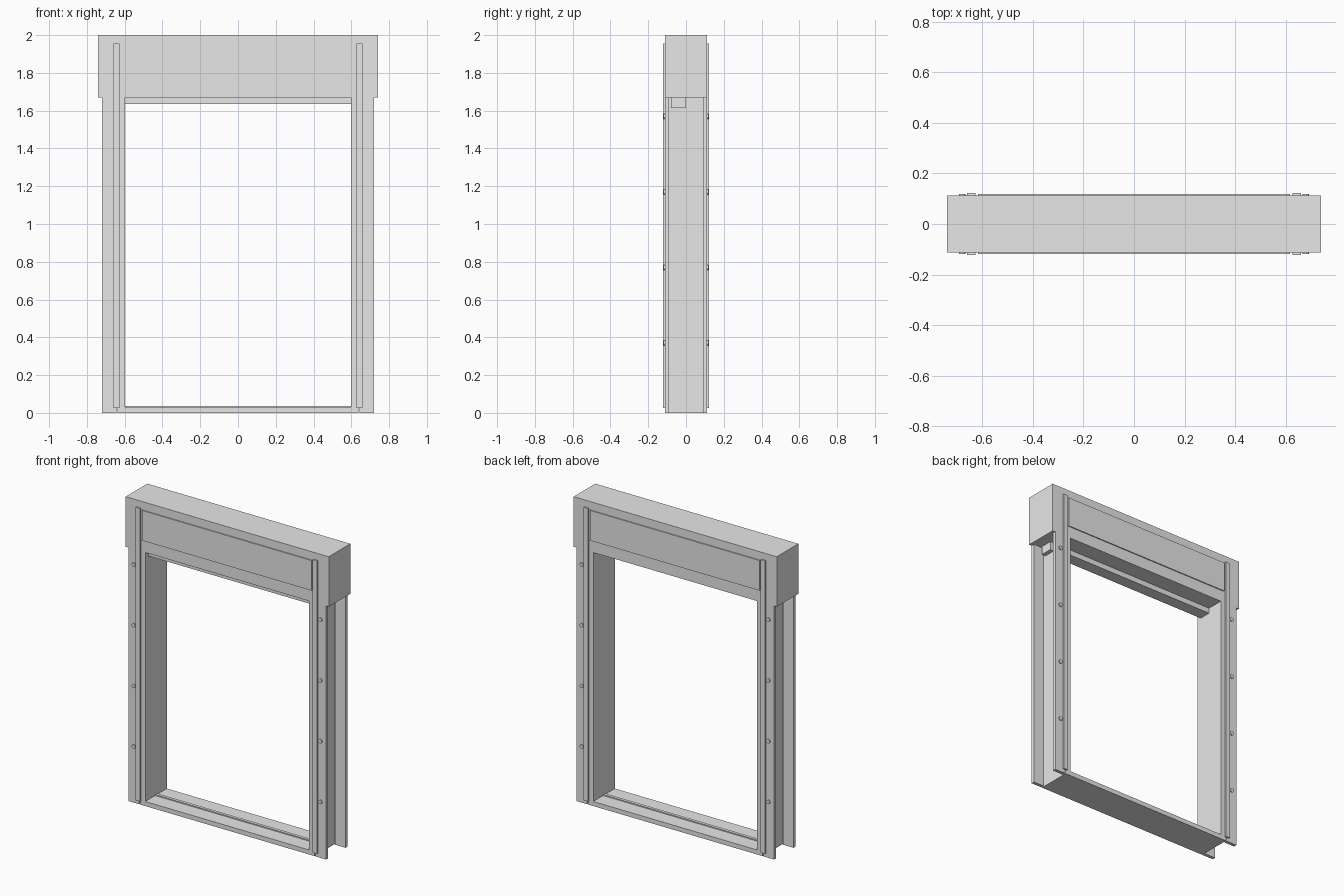
import bpy
import math

if "Cube" in bpy.data.objects:
    bpy.data.objects.remove(bpy.data.objects["Cube"])

grey = bpy.data.materials.new("light_grey")
grey.diffuse_color = (0.8, 0.8, 0.8, 1.0)
grey.use_nodes = True
grey.node_tree.nodes["Principled BSDF"].inputs["Base Color"].default_value = grey.diffuse_color


def box(name, x, y, z):
    """Axis-aligned box from (min, max) ranges."""
    verts = [(a, b, c) for a in x for b in y for c in z]
    faces = [(0, 1, 3, 2), (4, 6, 7, 5), (0, 4, 5, 1),
             (2, 3, 7, 6), (0, 2, 6, 4), (1, 5, 7, 3)]
    mesh = bpy.data.meshes.new(name)
    mesh.from_pydata(verts, [], faces)
    mesh.materials.append(grey)
    ob = bpy.data.objects.new(name, mesh)
    bpy.context.collection.objects.link(ob)
    return ob


def span(s, a, b):
    """Range a..b mirrored to side s."""
    return tuple(sorted((s * a, s * b)))


def bolt(name, x, y, z):
    bpy.ops.mesh.primitive_cylinder_add(
        vertices=16, radius=0.013, depth=0.014,
        location=(x, y, z), rotation=(math.pi / 2, 0, 0))
    ob = bpy.context.object
    ob.name = name
    ob.data.materials.append(grey)
    bpy.ops.object.shade_smooth_by_angle()


DEPTH = 0.112   # half depth of the frame
OPEN = 0.597    # half width of the opening
HEAD = 1.67     # underside of the header

# Header box, sill and stop bar across the opening
box("header", (-0.74, 0.74), (-DEPTH, DEPTH), (HEAD, 2.0))
box("sill", (-OPEN, OPEN), (-DEPTH, DEPTH), (0, 0.03))
box("sill_ridge", (-OPEN, OPEN), (-0.01, 0.01), (0.03, 0.037))
box("stop_bar", (-OPEN, OPEN), (-0.08, 0.0), (1.635, HEAD))

for sx, side in ((-1, "left"), (1, "right")):
    # Inner jamb web and the stop bar end in the channel behind it
    box("jamb_" + side, span(sx, OPEN, 0.637), (-DEPTH, DEPTH), (0, HEAD))
    box("bar_end_" + side, span(sx, 0.637, 0.665), (-0.08, 0.0), (1.615, HEAD))
    for sy, face in ((-1, "front"), (1, "back")):
        tag = "_" + face + "_" + side
        # Outer flange, cover strip over the joint, and bolts
        box("flange" + tag, span(sx, 0.643, 0.72), span(sy, 0.09, DEPTH), (0, HEAD))
        box("cover_strip" + tag, span(sx, 0.628, 0.66), span(sy, DEPTH, 0.122), (0.025, 1.955))
        for i in range(4):
            bolt("bolt" + tag, sx * 0.68, sy * 0.112, 0.37 + 0.4 * i)

# Access panels on both header faces
for sy, face in ((-1, "front"), (1, "back")):
    box("header_panel_" + face, (-0.618, 0.618), span(sy, DEPTH, 0.119), (1.747, 1.945))
